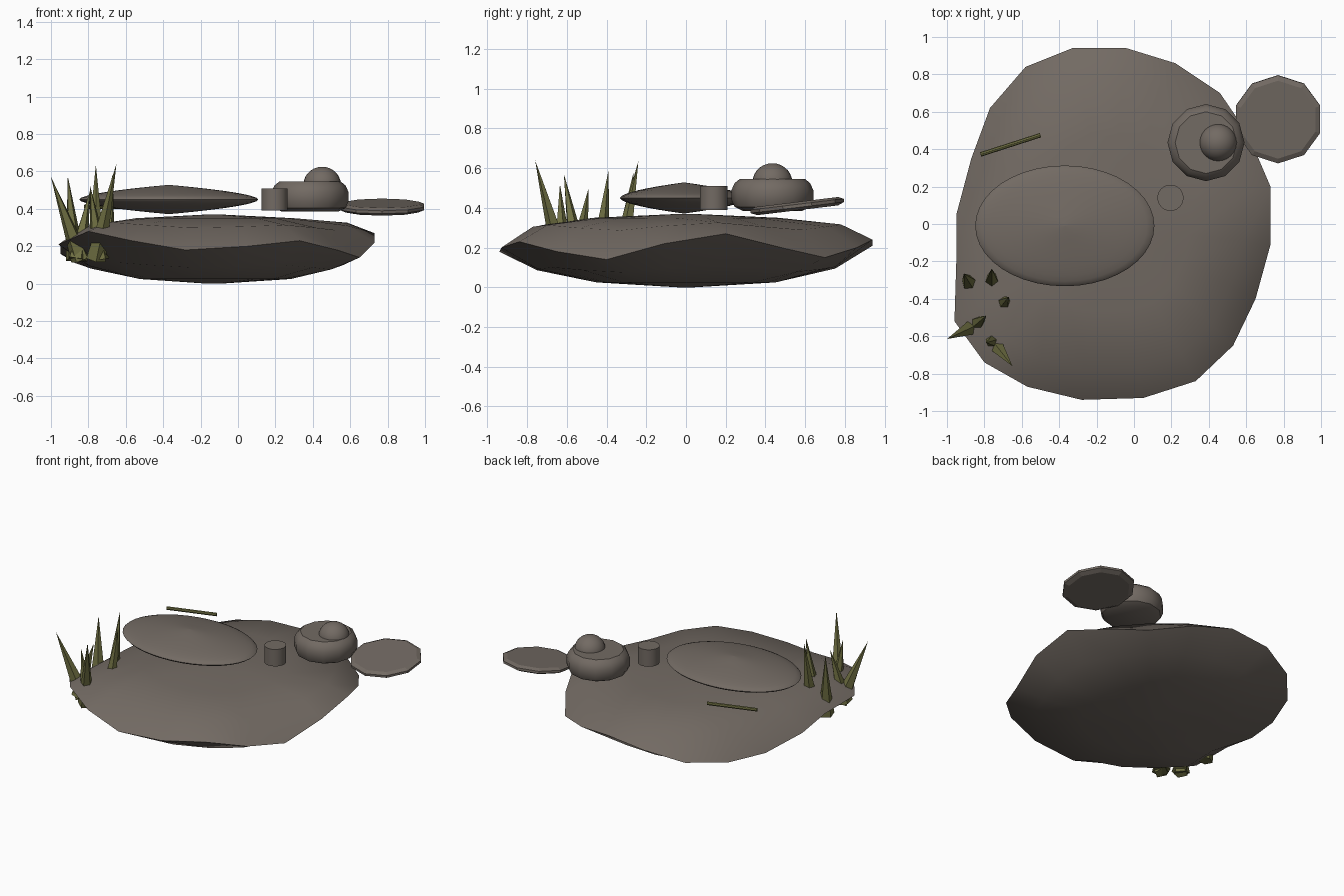
import bpy, bmesh, math
from mathutils import Vector, Matrix

if "Cube" in bpy.data.objects:
    bpy.data.objects.remove(bpy.data.objects["Cube"], do_unlink=True)


def material(name, rgb):
    m = bpy.data.materials.new(name)
    m.use_nodes = True
    m.diffuse_color = (*rgb, 1)
    m.node_tree.nodes["Principled BSDF"].inputs["Base Color"].default_value = (*rgb, 1)
    return m


STONE = material("stone brown", (0.17, 0.145, 0.125))
GREEN = material("reed green", (0.16, 0.16, 0.055))


def finish(name, bm, mat, smooth=None):
    bmesh.ops.recalc_face_normals(bm, faces=bm.faces)
    mesh = bpy.data.meshes.new(name)
    bm.to_mesh(mesh)
    bm.free()
    mesh.materials.append(mat)
    ob = bpy.data.objects.new(name, mesh)
    bpy.context.collection.objects.link(ob)
    if smooth:
        bpy.ops.object.select_all(action='DESELECT')
        bpy.context.view_layer.objects.active = ob
        ob.select_set(True)
        bpy.ops.object.shade_smooth_by_angle(angle=math.radians(smooth))
    return ob


def loft(name, rings, mat, smooth=None):
    """Skin a stack of equal rings and close both ends."""
    bm = bmesh.new()
    rows = [[bm.verts.new(p) for p in ring] for ring in rings]
    n = len(rows[0])
    for a, b in zip(rows, rows[1:]):
        for i in range(n):
            j = (i + 1) % n
            bm.faces.new((a[i], a[j], b[j], b[i]))
    bm.faces.new(rows[0])
    bm.faces.new(rows[-1])
    return finish(name, bm, mat, smooth)


def turned(name, profile, centre, sides, mat, smooth=None, stretch=1, phase=0):
    """Revolve (radius, z) points around a vertical axis."""
    cx, cy = centre
    angles = [math.radians(phase) + math.tau * i / sides for i in range(sides)]
    rings = [[(cx + r * math.cos(a), cy + r * stretch * math.sin(a), z) for a in angles]
             for r, z in profile]
    return loft(name, rings, mat, smooth)


# Boulder: uneven rim with lofted crown and belly
rim = [(-.33, .94, .21), (-.04, .94, .24), (.22, .86, .2), (.46, .7, .15),
       (.61, .48, .2), (.73, .2, .27), (.73, -.11, .22), (.65, -.4, .14),
       (.53, -.65, .18), (.33, -.84, .23), (.05, -.93, .2), (-.28, -.94, .18),
       (-.57, -.87, .23), (-.8, -.74, .28), (-.96, -.52, .21), (-.95, -.2, .2),
       (-.95, .05, .16), (-.87, .35, .11), (-.77, .62, .12), (-.58, .84, .15)]


def boulder_ring(scale, target, blend):
    return [(-.13 + (x + .13) * scale, y * scale, z + (target - z) * blend) for x, y, z in rim]


loft("boulder", [boulder_ring(.04, 0, 1), boulder_ring(.48, .025, 1), boulder_ring(.8, .05, .72),
                 boulder_ring(1, 0, 0), boulder_ring(.83, .35, .7),
                 boulder_ring(.5, .35, 1), boulder_ring(.04, .37, 1)], STONE, 40)

# Flat lens-shaped stone with a sharp edge
lens = []
for k in range(-8, 9):
    t = k / 8
    lens.append((.475 * (1 - abs(t) ** 1.8) + .004, .45 + .078 * t))
turned("lens_stone", lens, (-.37, -.01), 40, STONE, 50, stretch=.32 / .475)

# Round stone with a pebble on top
turned("round_stone", [(.15, .385), (.19, .405), (.206, .44), (.206, .49), (.19, .525), (.165, .545)],
       (.385, .435), 12, STONE, 35, phase=90)
bm = bmesh.new()
bmesh.ops.create_uvsphere(bm, u_segments=24, v_segments=14, radius=.1,
                          matrix=Matrix.Translation((.45, .435, .53)) @ Matrix.Diagonal((1, 1, .95, 1)))
finish("top_pebble", bm, STONE, 60)

# Short stump
turned("stump", [(.07, .39), (.07, .51)], (.195, .14), 24, STONE, 40)

# Tilted ten-sided slab
slab = turned("flat_slab", [(.205, -.022), (.237, -.008), (.237, .008), (.21, .02)],
              (0, 0), 10, STONE, phase=90)
slab.location = (.77, .56, .41)
slab.rotation_euler.x = .12


def spike(name, base, tip, r1, r2, sides):
    base, tip = Vector(base), Vector(tip)
    axis = tip - base
    bm = bmesh.new()
    bmesh.ops.create_cone(bm, cap_ends=True, segments=sides, radius1=r1, radius2=r2, depth=axis.length,
                          matrix=Matrix.Translation((base + tip) / 2)
                          @ axis.to_track_quat('Z', 'Y').to_matrix().to_4x4())
    finish(name, bm, GREEN)


# Fallen reed stem
spike("fallen_stem", (-.82, .372, .412), (-.5, .475, .412), .012, .012, 8)

# Reed blades growing through the boulder edge
blades = [((-.84, -.54), (-1, -.615, .57)), ((-.76, -.62), (-.65, -.76, .64)),
          ((-.87, -.33), (-.91, -.265, .575)), ((-.76, -.33), (-.76, -.24, .635)),
          ((-.71, -.44), (-.67, -.39, .59)), ((-.86, -.55), (-.79, -.49, .5)),
          ((-.74, -.62), (-.79, -.635, .52))]
for i, ((x, y), tip) in enumerate(blades):
    spike(f"reed_blade_{i + 1}", (x, y, .13), tip, .055, 0, 5)
